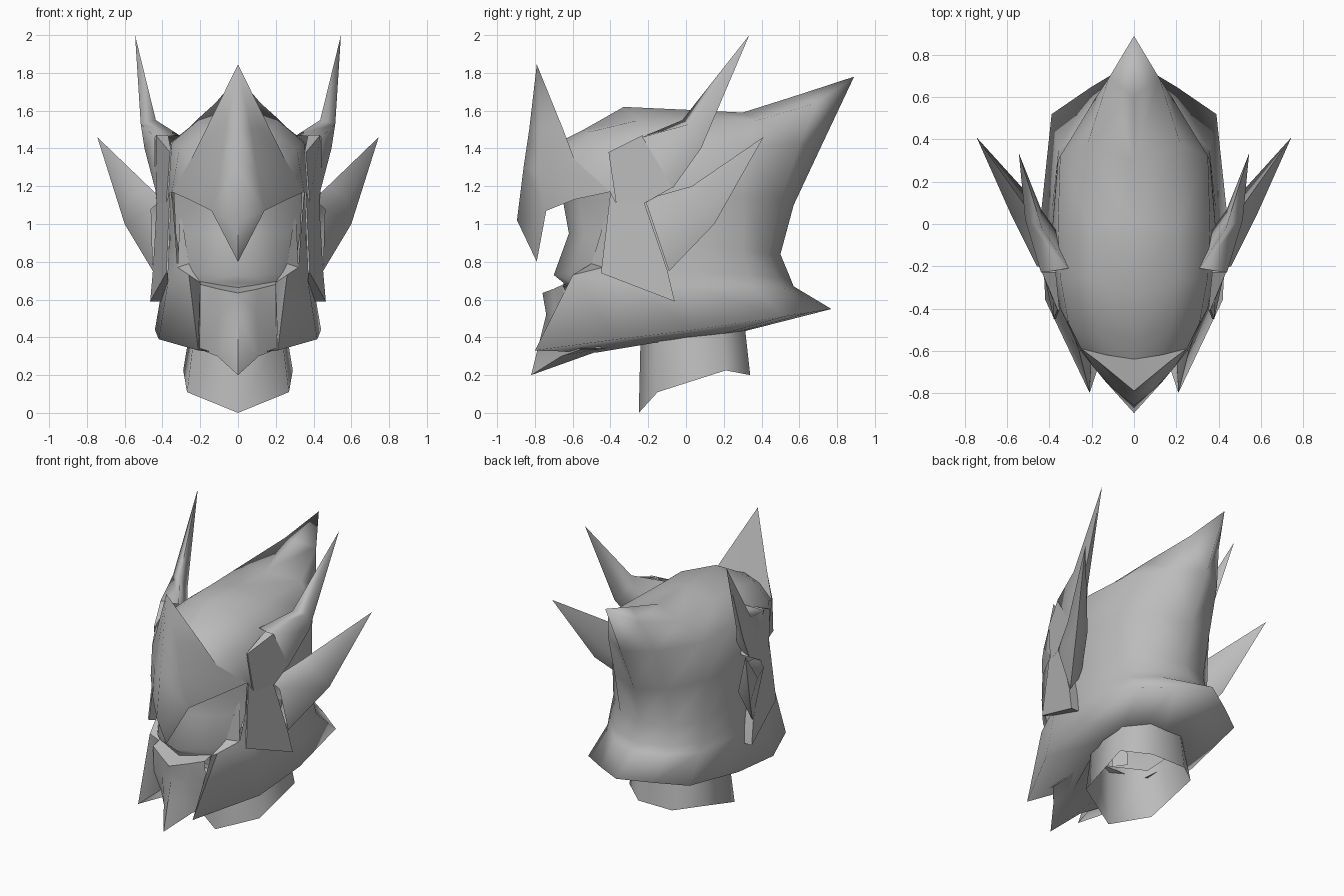
import bpy, bmesh, math

steel = bpy.data.materials.new("steel_grey")
steel.diffuse_color = (0.5, 0.5, 0.5, 1)


def finish(name, bm, angle=50):
    """Mirror a half part over x = 0, weld and shade it."""
    geom = bm.verts[:] + bm.edges[:] + bm.faces[:]
    copy = bmesh.ops.duplicate(bm, geom=geom)["geom"]
    for v in copy:
        if isinstance(v, bmesh.types.BMVert):
            v.co.x = -v.co.x
    bmesh.ops.reverse_faces(bm, faces=[f for f in copy if isinstance(f, bmesh.types.BMFace)])
    bmesh.ops.remove_doubles(bm, verts=bm.verts, dist=0.002)
    bmesh.ops.recalc_face_normals(bm, faces=bm.faces)
    me = bpy.data.meshes.new(name)
    bm.to_mesh(me)
    bm.free()
    me.materials.append(steel)
    ob = bpy.data.objects.new(name, me)
    bpy.context.collection.objects.link(ob)
    bpy.ops.object.select_all(action='DESELECT')
    ob.select_set(True)
    bpy.context.view_layer.objects.active = ob
    bpy.ops.object.shade_smooth_by_angle(angle=math.radians(angle))


def loft(bm, rows, closed=False):
    """Skin neighbouring rows of points, dropping collapsed corners."""
    for a, b in zip(rows, rows[1:]):
        n = min(len(a), len(b))
        for i in range(n if closed else n - 1):
            j = (i + 1) % n
            pts = []
            for p in (a[i], a[j], b[j], b[i]):
                if p not in pts:
                    pts.append(p)
            if len(pts) > 2:
                bm.faces.new([bm.verts.new(p) for p in pts])


# Helmet shell: half rows from back centre to front, bottom rim to top ridge
under = [(0, .3, .43), (.15, .28, .43), (.25, .2, .42), (.26, 0, .40), (.2, -.2, .365), (.1, -.47, .32)]
rim = [(0, .77, .55), (.2, .65, .53), (.39, .52, .51), (.44, .05, .44), (.42, -.36, .39), (.21, -.8, .33)]
waist = [(0, .57, .67), (.2, .5, .67), (.36, .35, .67), (.40, 0, .67), (.37, -.35, .7), (.26, -.6, .73)]
shelf = [(0, .55, .72), (.2, .48, .72), (.36, .33, .73), (.395, 0, .75), (.37, -.35, .76), (.32, -.44, .77)]
nape = [(0, .5, .84), (.2, .44, .84), (.35, .3, .86), (.385, 0, .9), (.36, -.3, .92), (.33, -.4, .92)]
temple = [(0, .57, 1.1), (.2, .5, 1.12), (.36, .3, 1.15), (.385, 0, 1.15), (.37, -.28, 1.15),
          (.35, -.4, 1.17), (.35, -.4, 1.17)]
crown = [(0, .72, 1.42), (.18, .6, 1.42), (.35, .32, 1.42), (.36, 0, 1.43), (.35, -.25, 1.43),
         (.31, -.47, 1.4), (.25, -.59, 1.34)]
dome = [(0, .89, 1.78), (.12, .69, 1.64), (.22, .38, 1.55), (.21, 0, 1.55), (.21, -.25, 1.55),
        (.17, -.5, 1.49), (.13, -.62, 1.42)]
ridge = [(0, .89, 1.78), (0, .6, 1.685), (0, .3, 1.59), (0, 0, 1.605), (0, -.33, 1.62),
         (0, -.55, 1.495), (0, -.64, 1.45)]
bm = bmesh.new()
loft(bm, [under, rim, waist, shelf, nape, temple])
loft(bm, [temple, crown, dome, ridge])
finish("helmet_shell", bm, angle=150)

# Inner returns of the cheek guards, rising to a thin spike
spike = (.305, -.41, 1.09)
bm = bmesh.new()
loft(bm, [[(.21, -.8, .33), (.26, -.6, .73), (.32, -.44, .77), spike],
          [(.2, -.62, .34), (.2, -.58, .69), (.26, -.5, .79), spike],
          [(.2, -.45, .34), (.2, -.45, .69), (.26, -.38, .79), spike]])
finish("cheek_return", bm, angle=40)

# Forehead crest and visor, centre to side
tip = (0, -.79, 1.845)
beak = (0, -.79, .8)
bm = bmesh.new()
loft(bm, [[tip] * 4,
          [(0, -.83, 1.5), (.07, -.77, 1.5), (.12, -.71, 1.5), (.17, -.65, 1.5)],
          [(0, -.86, 1.3), (.1, -.78, 1.29), (.19, -.68, 1.3), (.25, -.59, 1.34)],
          [(0, -.895, 1.02), (.14, -.74, 1.07), (.26, -.59, 1.13), (.35, -.4, 1.17)]])
loft(bm, [[(0, -.895, 1.02), (.14, -.74, 1.07)], [beak, beak]])
# back of the crest
loft(bm, [[tip, tip], [(0, -.64, 1.45), (.17, -.65, 1.5)], [(0, -.6, 1.36), (.25, -.59, 1.34)]])
finish("visor_crest", bm, angle=90)

# Recessed face
bm = bmesh.new()
loft(bm, [[(0, -.66, 1.17), (.2, -.57, 1.17), (.34, -.38, 1.17)],
          [(0, -.62, .95), (.2, -.54, .95), (.33, -.38, .95)],
          [(0, -.7, .73), (.2, -.6, .74), (.3, -.45, .76)],
          [(0, -.65, .69), (.2, -.57, .69), (.3, -.42, .7)],
          [(0, -.64, .62), (.2, -.56, .62), (.3, -.42, .62)]])
finish("face", bm, angle=120)

# Mouth guard with pointed chin
bm = bmesh.new()
loft(bm, [[(0, -.64, .665), (.1, -.6, .68), (.2, -.55, .7)],
          [(0, -.76, .635), (.1, -.705, .655), (.2, -.65, .68)],
          [(0, -.74, .52), (.1, -.69, .51), (.2, -.64, .5)],
          [(0, -.82, .2), (.11, -.66, .30), (.2, -.56, .335)],
          [(0, -.5, .33), (.1, -.47, .325), (.2, -.45, .34)],
          [(0, -.2, .38), (.15, -.2, .38), (.2, -.2, .38)]])
finish("mouth_guard", bm, angle=60)

# Open neck collar
bm = bmesh.new()
loft(bm, [[(0, -.25, 0), (.27, -.15, .11), (.29, .21, .225), (.13, .34, .2), (0, .34, .2)],
          [(0, -.24, .42), (.23, -.14, .43), (.25, .19, .47), (.12, .31, .47), (0, .31, .47)]])
finish("neck", bm, angle=120)


def plate(name, outline):
    """Wedge-shaped side plate: outer outline with walls running into the shell."""
    bm = bmesh.new()
    inner = [(min(x - .008, .37), y, z) for x, y, z in outline]
    loft(bm, [outline, inner], closed=True)
    for ring in (outline, inner):
        bm.faces.new([bm.verts.new(p) for p in ring])
    finish(name, bm, angle=20)


plate("upper_ear_plate", [(.36, -.41, 1.38), (.435, -.23, 1.47), (.44, -.06, 1.2),
                          (.43, -.22, 1.11), (.38, -.37, 1.11)])
plate("lower_ear_plate", [(.36, -.4, 1.17), (.38, -.37, 1.11), (.43, -.22, 1.11),
                          (.45, -.1, .76), (.465, -.06, .59), (.38, -.45, .74)])


def horn(name, base, middle, point):
    """Bent four-sided horn."""
    bm = bmesh.new()
    loft(bm, [base, middle, [point] * 4], closed=True)
    finish(name, bm, angle=100)


horn("upper_horn",
     [(.31, -.21, 1.47), (.44, -.23, 1.46), (.44, -.07, 1.19), (.34, -.07, 1.25)],
     [(.435, -.02, 1.55), (.515, .02, 1.53), (.495, .08, 1.4), (.44, .07, 1.43)],
     (.545, .335, 2.0))
horn("lower_horn",
     [(.40, -.22, 1.13), (.46, -.2, 1.08), (.45, -.09, .75), (.36, -.09, .88)],
     [(.475, .03, 1.2), (.58, .04, 1.13), (.60, .15, 1.0), (.50, .14, 1.05)],
     (.745, .41, 1.46))
